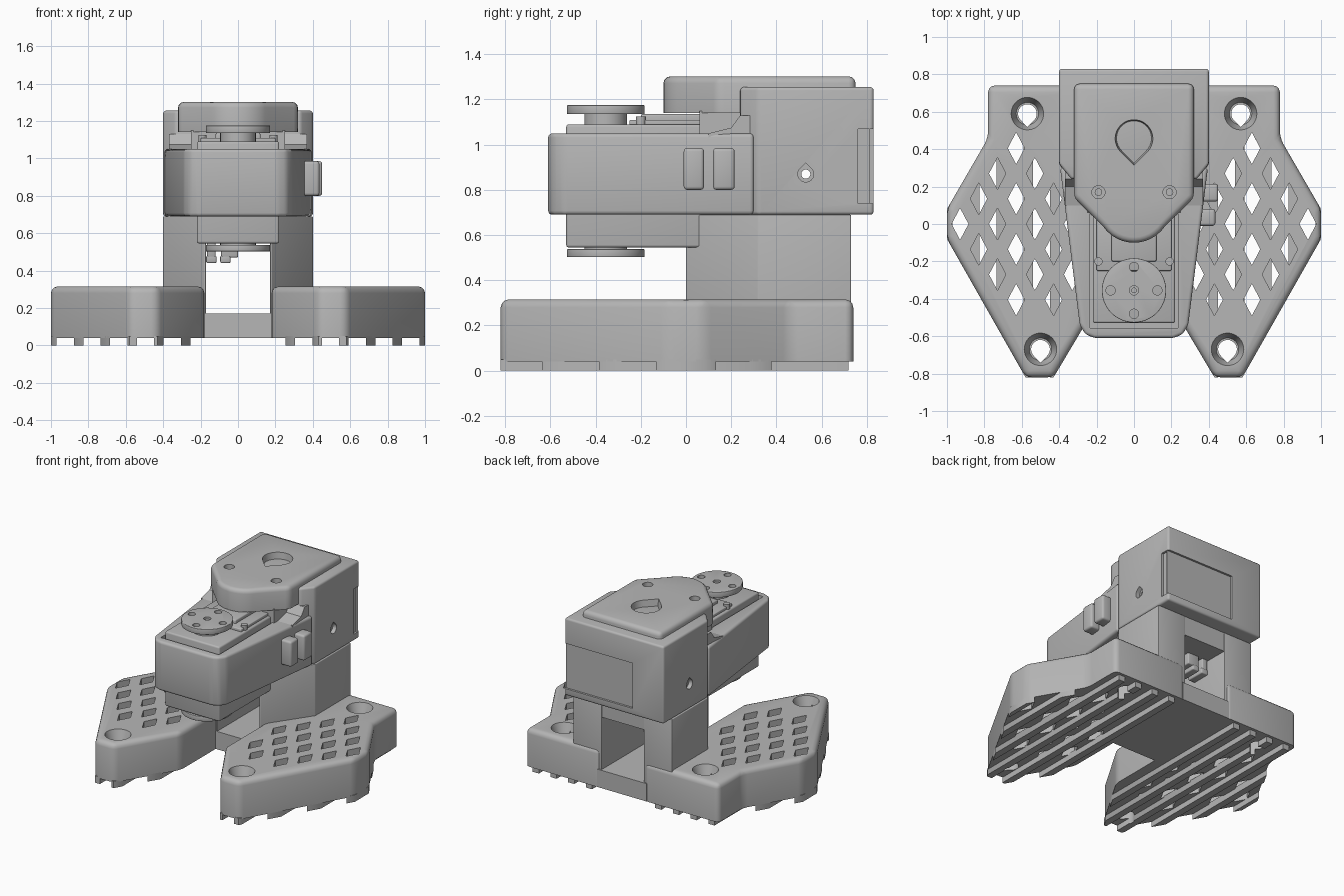
import bpy, bmesh, math
from mathutils import Matrix

if "Cube" in bpy.data.objects:
    bpy.data.objects.remove(bpy.data.objects["Cube"])

grey = bpy.data.materials.new("plain grey")
grey.use_nodes = True
COLOUR = (0.47, 0.47, 0.47, 1)
grey.diffuse_color = COLOUR
grey.node_tree.nodes["Principled BSDF"].inputs["Base Color"].default_value = COLOUR

ALONG_X = Matrix(((0, 0, 1, 0), (1, 0, 0, 0), (0, 1, 0, 0), (0, 0, 0, 1)))


def prism(name, outlines, z0, z1, bevel=0, keep_bottom=False, flare=0, matrix=None):
    """Extrude outlines upward, round the edges; flare grows the top outward."""
    bm = bmesh.new()
    for pts in outlines:
        cx = sum(p[0] for p in pts) / len(pts)
        cy = sum(p[1] for p in pts) / len(pts)
        k = 1 + flare
        low = [bm.verts.new((x, y, z0)) for x, y in pts]
        top = [bm.verts.new((cx + (x - cx) * k, cy + (y - cy) * k, z1)) for x, y in pts]
        bm.faces.new(low)
        bm.faces.new(top)
        for i in range(len(pts)):
            j = (i + 1) % len(pts)
            bm.faces.new((low[i], low[j], top[j], top[i]))
    bmesh.ops.recalc_face_normals(bm, faces=bm.faces)
    if bevel:
        edges = [e for e in bm.edges if e.calc_face_angle(0) > 0.3
                 and not (keep_bottom and all(v.co.z < z0 + 0.001 for v in e.verts))]
        bmesh.ops.bevel(bm, geom=edges, offset=bevel, segments=3, profile=0.5,
                        affect='EDGES', clamp_overlap=True)
    if matrix:
        bm.transform(matrix)
    mesh = bpy.data.meshes.new(name)
    bm.to_mesh(mesh)
    bm.free()
    mesh.materials.append(grey)
    obj = bpy.data.objects.new(name, mesh)
    bpy.context.collection.objects.link(obj)
    return obj


def rect(x0, x1, y0, y1):
    return [(x0, y0), (x1, y0), (x1, y1), (x0, y1)]


def box(name, x0, x1, y0, y1, z0, z1, bevel=0):
    return prism(name, [rect(x0, x1, y0, y1)], z0, z1, bevel)


def circle(x, y, r, n=40):
    return [(x + r * math.cos(a), y + r * math.sin(a))
            for a in (2 * math.pi * i / n for i in range(n))]


def teardrop(x, y, r, tip=-1):
    arc = [math.radians(-45 + 270 * i / 27) for i in range(28)]
    pts = [(x + r * math.cos(a), y - tip * r * math.sin(a)) for a in arc]
    return pts + [(x, y + tip * r * 1.42)]


def mirrored(half):
    """Close a right-hand outline with its reflection."""
    return half + [(-x, y) for x, y in reversed(half)]


def cut(obj, cutter, operation='DIFFERENCE', keep=False):
    mod = obj.modifiers.new("cut", 'BOOLEAN')
    mod.operation = operation
    mod.solver = 'EXACT'
    mod.object = cutter
    bpy.context.view_layer.objects.active = obj
    bpy.ops.object.modifier_apply(modifier=mod.name)
    if not keep:
        bpy.data.objects.remove(cutter)


# Lattice feet with ribs underneath
FOOT = [(0.18, 0.74), (0.78, 0.74), (0.78, 0.46), (1, 0.08), (1, -0.08),
        (0.58, -0.82), (0.43, -0.82), (0.18, -0.4)]
SCREWS = [(0.57, 0.59), (0.5, -0.67)]


def in_lattice(x, y):
    return (y > -0.65 + 1.76 * (x - 0.58) and y < 0.3 - 1.73 * (x - 0.78)
            and y > -0.64 + 1.68 * (0.43 - x) and y < 0.45
            and x > 0.27 + max(0, 0.69 * min(y, 0.3))
            and all(math.dist((x, y), s) > 0.17 for s in SCREWS))


cells = []
for i in range(9):
    for j in range(9):
        x, y = 0.93 - 0.1 * (i + j), 0.135 * (i - j)
        if in_lattice(x, y):
            cells.append([(x + 0.045, y), (x, y + 0.085), (x - 0.045, y), (x, y - 0.085)])

for side, s in (("left", 1), ("right", -1)):
    def flip(outlines):
        return [[(s * x, y) for x, y in pts] for pts in outlines]

    foot = prism(side + "_foot", flip([FOOT]), 0.04, 0.315, 0.035, keep_bottom=True)
    cut(foot, prism("cells", flip(cells), -0.1, 0.5))
    ribs = prism(side + "_foot_ribs",
                 flip([rect(c - 0.025, c + 0.025, -1, 0.72)
                       for c in (0.28 + 0.143 * k for k in range(6))]), 0, 0.05)
    cut(ribs, prism("trim", flip([FOOT]), -0.1, 0.2), 'INTERSECT')
    holes = prism("holes", flip([teardrop(x, y, 0.05) for x, y in SCREWS]), -0.1, 0.5)
    cut(ribs, holes, keep=True)
    cut(foot, holes)
    cut(foot, prism("sinks", flip([circle(x, y, 0.06) for x, y in SCREWS]),
                    0.23, 0.325, flare=0.5))

    # Tower legs
    leg = [(0.17, 0), (0.18, 0), (0.4, 0.32), (0.4, 0.73), (0.17, 0.73)]
    prism(side + "_tower_leg", flip([leg]), 0.05, 0.69, 0.006)

box("rear_crossbar", -0.2, 0.2, 0, 0.74, 0.04, 0.17)
box("tower_roof", -0.2, 0.2, 0.01, 0.725, 0.55, 0.69)

# Cable hooks under the roof
for x0, x1 in ((-0.165, -0.12), (-0.09, 0)):
    box("cable_hook", x0, x1, 0.42, 0.56, 0.47, 0.56, 0.008)
    box("cable_hook_lip", x0 - 0.005, x0 + 0.05, 0.42, 0.56, 0.44, 0.48, 0.008)

# Tapered arm housing with motor wells above and below
shell = prism("arm_housing", [mirrored([(0.395, 0.3), (0.29, -0.54), (0.26, -0.59),
                                        (0.21, -0.61)])], 0.69, 1.05, 0.018)
for z0, z1 in ((0.98, 1.1), (0.6, 0.76)):
    cut(shell, box("well", -0.235, 0.235, -0.555, 0.2, z0, z1))

# Rear block with side hole and a sliding panel slot
block = prism("rear_block", [mirrored([(0.4, 0.83), (0.4, 0.32), (0.335, 0.24)])],
              0.69, 1.255, 0.015)
cut(block, box("panel_recess", -0.15, 0.5, 0.815, 0.9, 0.74, 1.07))
cut(block, box("panel_slot", 0.385, 0.5, 0.76, 0.812, 0.74, 1.07))
cut(block, prism("side_hole", [circle(0.53, 0.87, 0.02)], -0.6, 0.6, matrix=ALONG_X))
for x0, x1 in ((-0.5, -0.37), (0.37, 0.5)):
    cut(block, prism("side_sink", [teardrop(0.53, 0.87, 0.035, 1)], x0, x1, matrix=ALONG_X))

# Sloped shoulders joining block to housing
for side, x0, x1 in (("left", 0.25, 0.37), ("right", -0.37, -0.25)):
    prism(side + "_shoulder", [[(0.1, 1.03), (0.1, 1.05), (0.2, 1.075), (0.24, 1.13),
                                (0.3, 1.13), (0.3, 1.03)]], x0, x1, matrix=ALONG_X)

# Top cap with teardrop dish and screw holes
nose = [(0.32, 0.75), (0.32, 0.14)]
nose += [(0.2 * math.cos(a), 0.1 - 0.2 * math.sin(a))
         for a in (math.radians(d) for d in range(35, 90, 9))]
cap = prism("top_cap", [mirrored(nose)], 1.14, 1.302, 0.03, keep_bottom=True)
cut(cap, prism("dish", [teardrop(0, 0.46, 0.085)], 1.2, 1.31, flare=0.2))
cut(cap, prism("cap_holes", [circle(x, 0.17, 0.035) for x in (-0.19, 0.19)], 1.22, 1.4))
prism("cap_screws", [circle(x, 0.17, 0.02) for x in (-0.19, 0.19)], 1.2, 1.27)
box("cap_support", -0.25, 0.25, 0.06, 0.26, 1.0, 1.15)

# Motor held in the housing
box("motor", -0.22, 0.22, -0.53, 0.08, 0.545, 1.09, 0.012)
box("motor_raised_cover", -0.12, 0.12, -0.2, 0.08, 1.08, 1.135, 0.008)
box("motor_side_ledges", -0.2, 0.2, -0.25, 0.07, 1.08, 1.11, 0.006)
prism("motor_screws", [circle(x, -0.2, 0.022, 20) for x in (-0.19, 0.19)], 1.08, 1.125)

# Output discs
for name, z0, z1, n0, n1 in (("upper", 1.135, 1.175, 1.08, 1.14),
                             ("lower", 0.502, 0.538, 0.53, 0.56)):
    disc = prism(name + "_disc", [circle(0, -0.355, 0.172, 56)], z0, z1, 0.004)
    spots = [(0, -0.355)] + [(0.125 * math.cos(k * math.pi / 2),
                              -0.355 + 0.125 * math.sin(k * math.pi / 2)) for k in range(4)]
    cut(disc, prism("disc_holes", [circle(x, y, 0.025, 24) for x, y in spots], z0 - 0.1, z1 + 0.1))
    prism(name + "_disc_neck", [circle(0, -0.355, 0.095)], n0, n1)
    prism(name + "_disc_screw", [circle(0, -0.355, 0.015, 16)], n0, z1 - 0.01 if z1 > 1 else n1)

# Cable clips on the left wall
box("front_cable_clip", 0.34, 0.435, -0.01, 0.08, 0.8, 0.985, 0.015)
box("rear_cable_clip", 0.36, 0.45, 0.12, 0.215, 0.8, 0.985, 0.015)

# Smooth the rounded edges
bpy.ops.object.select_all(action='DESELECT')
for obj in bpy.context.collection.objects:
    if obj.type == 'MESH' and grey.name in obj.data.materials:
        obj.select_set(True)
        bpy.context.view_layer.objects.active = obj
bpy.ops.object.shade_smooth_by_angle(angle=math.radians(35))
